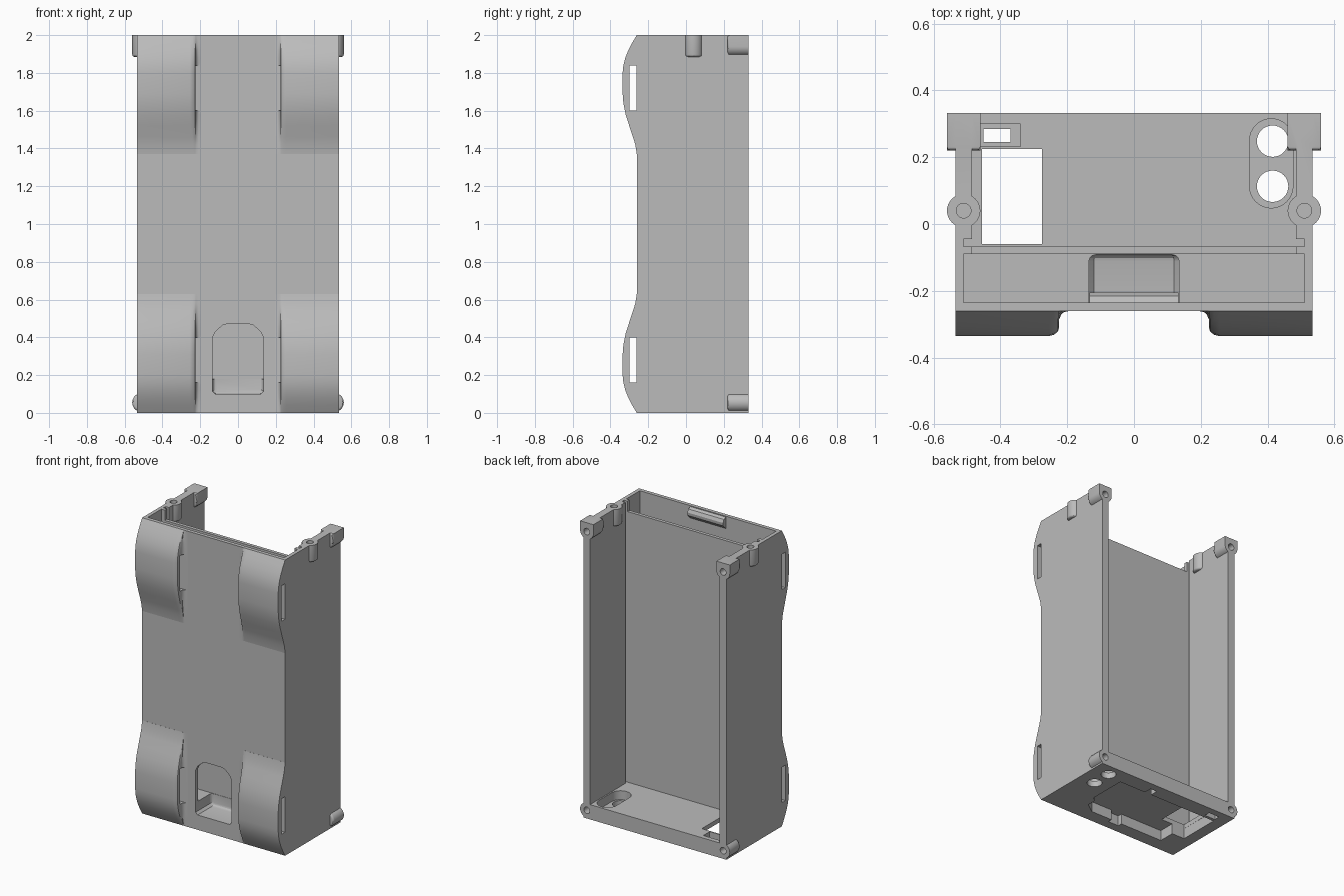
import bpy, bmesh, math
from mathutils import Vector

if "Cube" in bpy.data.objects:
    bpy.data.objects.remove(bpy.data.objects["Cube"], do_unlink=True)

grey = bpy.data.materials.new("plain grey")
grey.use_nodes = True
grey.diffuse_color = (0.5, 0.5, 0.5, 1)
grey.node_tree.nodes["Principled BSDF"].inputs["Base Color"].default_value = (0.5, 0.5, 0.5, 1)


def finish(name, bm):
    bmesh.ops.recalc_face_normals(bm, faces=bm.faces)
    mesh = bpy.data.meshes.new(name)
    bm.to_mesh(mesh)
    bm.free()
    mesh.materials.append(grey)
    obj = bpy.data.objects.new(name, mesh)
    bpy.context.collection.objects.link(obj)
    return obj


def prism(name, pts, axis, a, b, round_by=0.0):
    """Extrude a 2D outline along an axis (the outline uses the other two axes in order)."""
    bm = bmesh.new()
    rings = []
    for t in (a, b):
        ring = []
        for p in pts:
            co = list(p)
            co.insert("xyz".index(axis), t)
            ring.append(bm.verts.new(co))
        rings.append(ring)
        bm.faces.new(ring)
    n = len(pts)
    for i in range(n):
        j = (i + 1) % n
        bm.faces.new((rings[0][i], rings[0][j], rings[1][j], rings[1][i]))
    if round_by:
        # round only the rim of the end at b
        rim = [e for e in bm.edges if all(v in rings[1] for v in e.verts)]
        bmesh.ops.bevel(bm, geom=rim, offset=round_by, segments=3, profile=0.5, affect='EDGES')
    return finish(name, bm)


def box(name, x0, x1, y0, y1, z0, z1):
    return prism(name, [(x0, y0), (x1, y0), (x1, y1), (x0, y1)], "z", z0, z1)


def circle(cx, cy, r, n=32):
    return [(cx + r * math.cos(2 * math.pi * i / n), cy + r * math.sin(2 * math.pi * i / n))
            for i in range(n)]


def combine(target, other, op='DIFFERENCE'):
    mod = target.modifiers.new("combine", 'BOOLEAN')
    mod.operation = op
    mod.solver = 'EXACT'
    mod.object = other
    bpy.context.view_layer.objects.active = target
    bpy.ops.object.modifier_apply(modifier=mod.name)
    bpy.data.objects.remove(other, do_unlink=True)


W, FRONT, BACK, H = 0.535, -0.26, 0.332, 2.0
case = box("case", -W, W, FRONT, BACK, 0, H)

# main bay, sliding panel groove, battery bay and lowered partition top
for x, y0, y1, z0 in ((0.485, -0.067, 0.4, 0.1), (0.51, -0.067, -0.045, 0.1),
                      (0.51, -0.235, -0.09, 0.18), (0.485, -0.1, -0.06, 1.93)):
    combine(case, box("cutter", -x, x, y0, y1, z0, 2.1))

# screw bosses: horizontal ones at the back corners, vertical ones on the side walls
for s in (-1, 1):
    cx = s * 0.51
    for z in (0.055, 1.94):
        outline = circle(cx, z, 0.05)
        if z > 1:
            outline = [(cx + 0.05 * math.cos(math.pi + math.pi * i / 16),
                        z + 0.05 * math.sin(math.pi + math.pi * i / 16)) for i in range(17)]
            outline += [(cx + 0.05, H), (cx - 0.05, H)]
        combine(case, prism("boss", outline, "y", BACK, 0.22, 0.012), 'UNION')
        combine(case, prism("cutter", circle(cx, z, 0.022), "y", 0.4, 0.24))
    combine(case, prism("boss", circle(cx, 0.04, 0.05), "z", H, 1.885, 0.012), 'UNION')
    combine(case, prism("cutter", circle(cx, 0.04, 0.022), "z", 2.1, 1.9))

# finger opening in the front wall, scooped into the battery bay floor
opening = [(-0.135, 0.115), (-0.12, 0.1), (0.12, 0.1), (0.135, 0.115), (0.135, 0.4),
           (0.12, 0.43), (0.08, 0.465), (0.06, 0.47), (-0.06, 0.47), (-0.08, 0.465),
           (-0.12, 0.43), (-0.135, 0.4)]
combine(case, prism("cutter", opening, "y", -0.4, -0.092, 0.02))

# underside pocket with stepped outline and small notches
pocket = [(-0.456, -0.06), (-0.36, -0.06), (-0.36, -0.17), (-0.04, -0.17), (-0.04, -0.2),
          (0.04, -0.2), (0.04, -0.17), (0.2, -0.17), (0.27, -0.12), (0.27, -0.06),
          (0.3, -0.03), (0.3, 0.225), (0.1, 0.225), (0.1, 0.28), (0.05, 0.28),
          (0.05, 0.225), (-0.456, 0.225)]
combine(case, prism("cutter", pocket, "z", -0.1, 0.07))

# openings in the floor: large window, switch seat and hole
combine(case, box("cutter", -0.455, -0.275, -0.06, 0.224, 0.05, 0.2))
combine(case, box("cutter", -0.46, -0.34, 0.232, 0.3, 0.05, 0.2))
combine(case, box("cutter", -0.45, -0.37, 0.245, 0.285, -0.1, 0.2))

# connector seat and its two round holes
seat = []
for i in range(34):
    a = math.pi * (i if i < 17 else i - 1) / 16
    seat.append((0.411 + 0.065 * math.cos(a), (0.25 if i < 17 else 0.113) + 0.065 * math.sin(a)))
combine(case, prism("cutter", seat, "z", 0.04, 0.2))
for y in (0.248, 0.113):
    combine(case, prism("cutter", circle(0.415, y, 0.047), "z", -0.1, 0.2))

# battery catch inside the top of the front wall
catch = prism("battery_catch", [(-0.237, 1.995), (-0.215, 1.985), (-0.205, 1.965),
                                (-0.207, 1.945), (-0.237, 1.915)], "x", -0.133, 0.133)


def strap_bump(name, side, top):
    """Rounded strap mount: a rounded cross-section lofted along its height curve."""
    heights = [(0, 0), (0.04, 0.024), (0.08, 0.045), (0.12, 0.061), (0.16, 0.071), (0.2, 0.075),
               (0.31, 0.075), (0.36, 0.071), (0.42, 0.059), (0.48, 0.04), (0.54, 0.02),
               (0.58, 0.008), (0.63, 0)]
    section = [(W, 1), (0.255, 1), (0.24, 0.95), (0.228, 0.82), (0.224, 0.65),
               (0.224, 0.35), (0.218, 0.15), (0.21, 0.05), (0.195, 0)]
    bm = bmesh.new()
    rings = []
    for z, h in heights:
        pts = [(x, FRONT - h * f - 0.0005) for x, f in section] + [(0.195, -0.25), (W, -0.25)]
        rings.append([bm.verts.new((side * x, y, H - z if top else z)) for x, y in pts])
    n = len(rings[0])
    for r0, r1 in zip(rings, rings[1:]):
        for i in range(n):
            j = (i + 1) % n
            bm.faces.new((r0[i], r0[j], r1[j], r1[i]))
    bm.faces.new(rings[0])
    bm.faces.new(rings[-1])
    obj = finish(name, bm)
    # strap slot
    z0, z1 = (1.6, 1.84) if top else (0.16, 0.4)
    combine(obj, box("cutter", -0.6, 0.6, -0.298, -0.262, z0, z1))
    return obj


parts = [case, catch]
for side, label in ((1, "left"), (-1, "right")):
    for top in (False, True):
        parts.append(strap_bump(f"strap_mount_{'upper' if top else 'lower'}_{label}", side, top))

for obj in parts:
    bpy.ops.object.select_all(action='DESELECT')
    obj.select_set(True)
    bpy.context.view_layer.objects.active = obj
    bpy.ops.object.shade_smooth_by_angle(angle=math.radians(30))
